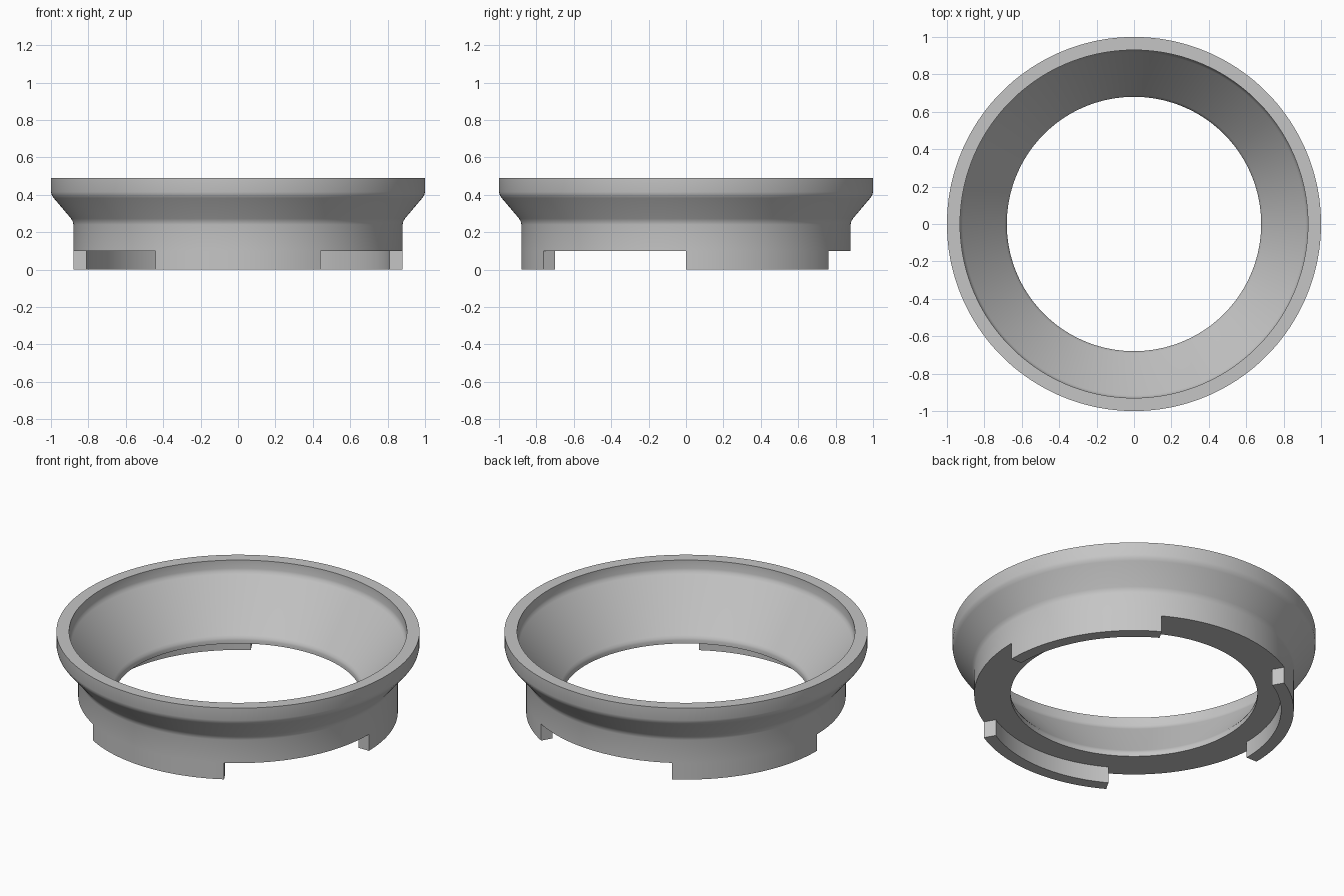
import bpy
import bmesh
import math

cube = bpy.data.objects.get("Cube")
if cube:
    bpy.data.objects.remove(cube, do_unlink=True)

SEGMENTS = 180
TAB_HEIGHT = 0.1

# Closed cross-section (radius, height): flared outer wall, flat rim, funnel, flat underside
PROFILE = [
    (0.88, 0.10), (0.88, 0.24), (0.883, 0.255), (0.892, 0.272),
    (0.985, 0.382), (0.996, 0.398), (1.0, 0.415), (1.0, 0.49),
    (0.93, 0.49), (0.93, 0.44), (0.926, 0.425), (0.917, 0.411),
    (0.692, 0.145), (0.683, 0.132), (0.68, 0.12), (0.68, 0.10),
    (0.81, 0.10),
]

# Plain grey plastic
grey = bpy.data.materials.new("grey_plastic")
grey.use_nodes = True
colour = (0.56, 0.56, 0.56, 1.0)
grey.diffuse_color = colour
grey.node_tree.nodes["Principled BSDF"].inputs["Base Color"].default_value = colour

# Ring turned from the cross-section
bm = bmesh.new()
rings = []
for i in range(SEGMENTS):
    a = math.tau * i / SEGMENTS
    rings.append([bm.verts.new((r * math.cos(a), r * math.sin(a), z)) for r, z in PROFILE])

tab_faces = []
count = len(PROFILE)
for i in range(SEGMENTS):
    here, after = rings[i], rings[(i + 1) % SEGMENTS]
    for j in range(count):
        k = (j + 1) % count
        face = bm.faces.new((here[j], after[j], after[k], here[k]))
        # Outer strip of the underside, in three sixty-degree sectors
        if j == count - 1 and (360 * i / SEGMENTS) % 120 < 60:
            tab_faces.append(face)

# Three locking tabs drawn down from the underside
result = bmesh.ops.extrude_face_region(bm, geom=tab_faces)
new_verts = [v for v in result["geom"] if isinstance(v, bmesh.types.BMVert)]
bmesh.ops.translate(bm, verts=new_verts, vec=(0, 0, -TAB_HEIGHT))
leftover = [f for f in tab_faces if f.is_valid]
if leftover:
    bmesh.ops.delete(bm, geom=leftover, context="FACES")
bmesh.ops.recalc_face_normals(bm, faces=bm.faces[:])

mesh = bpy.data.meshes.new("funnel_ring")
bm.to_mesh(mesh)
bm.free()
mesh.materials.append(grey)
ring = bpy.data.objects.new("funnel_ring", mesh)
bpy.context.collection.objects.link(ring)

# Smooth walls with sharp rims and tab corners
bpy.ops.object.select_all(action="DESELECT")
ring.select_set(True)
bpy.context.view_layer.objects.active = ring
bpy.ops.object.shade_smooth_by_angle(angle=math.radians(30))
